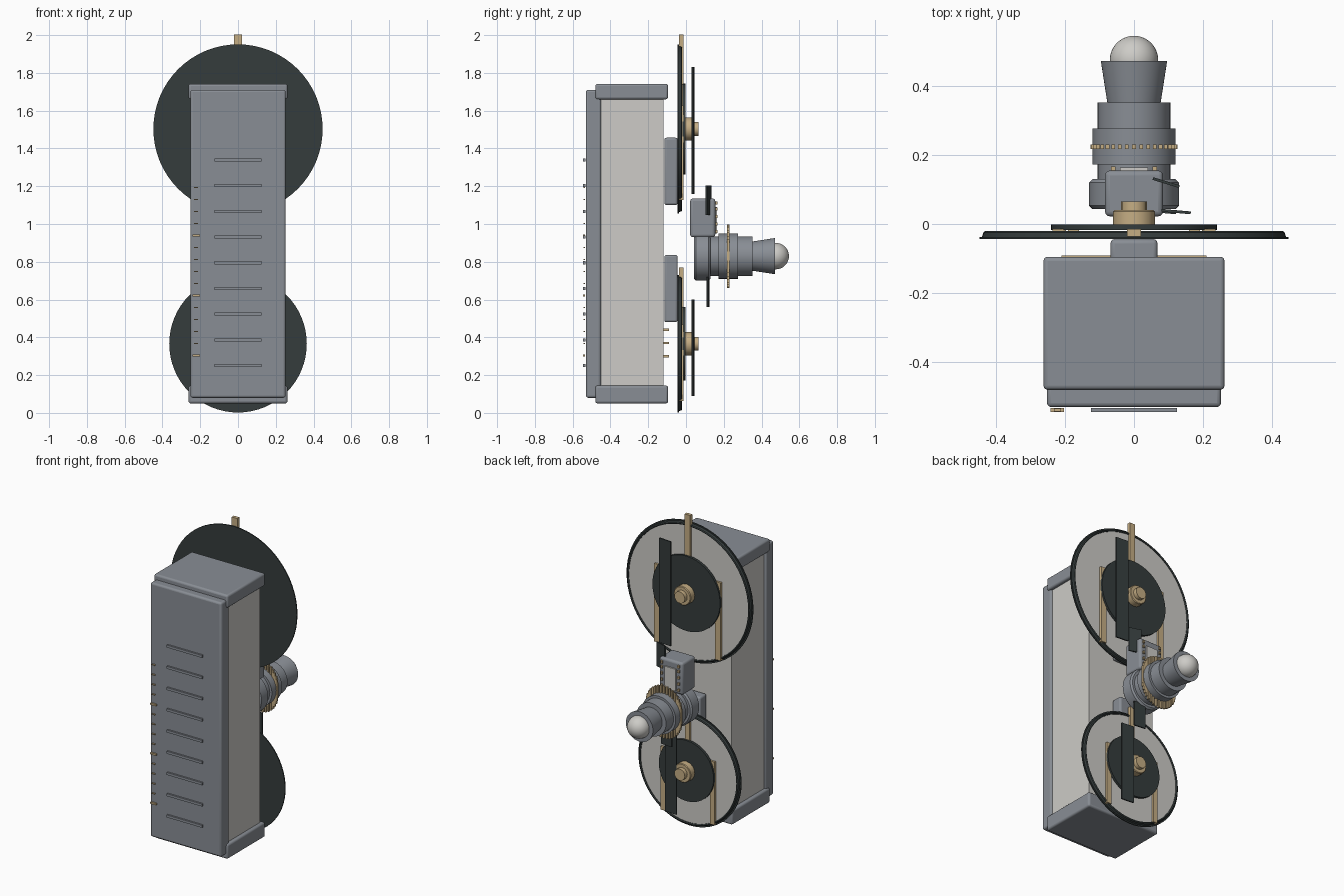
import bpy, bmesh, math
from mathutils import Matrix, Vector

if "Cube" in bpy.data.objects:
    bpy.data.objects.remove(bpy.data.objects["Cube"])


def material(name, rgb):
    m = bpy.data.materials.new(name)
    m.diffuse_color = (*rgb, 1)
    m.use_nodes = True
    m.node_tree.nodes["Principled BSDF"].inputs["Base Color"].default_value = m.diffuse_color
    return m


GREY = material("steel grey", (0.25, 0.27, 0.30))
LIGHT = material("pale grey", (0.61, 0.60, 0.57))
DARK = material("charcoal", (0.035, 0.045, 0.045))
GOLD = material("brass", (0.56, 0.42, 0.23))


def finish(name, bm, mat, smooth=False, bevel=0.0):
    bmesh.ops.recalc_face_normals(bm, faces=bm.faces)
    mesh = bpy.data.meshes.new(name)
    bm.to_mesh(mesh)
    bm.free()
    mesh.materials.append(mat)
    ob = bpy.data.objects.new(name, mesh)
    bpy.context.collection.objects.link(ob)
    if bevel:
        mod = ob.modifiers.new("rounded edges", "BEVEL")
        mod.width, mod.segments = bevel, 3
        mod.limit_method = "ANGLE"
    if smooth or bevel:
        bpy.ops.object.select_all(action="DESELECT")
        ob.select_set(True)
        bpy.context.view_layer.objects.active = ob
        bpy.ops.object.shade_smooth_by_angle(angle=math.radians(35))
    return ob


def boxes(name, items, mat, bevel=0.0, turn=0.0):
    """One object from (centre, size) boxes, turned about z."""
    bm = bmesh.new()
    for c, s in items:
        mx = (Matrix.Translation(c) @ Matrix.Rotation(math.radians(turn), 4, "Z")
              @ Matrix.Diagonal((*s, 1)))
        bmesh.ops.create_cube(bm, size=1, matrix=mx)
    return finish(name, bm, mat, bevel=bevel)


def span(name, x, y, z, mat, bevel=0.0):
    c = [(a + b) / 2 for a, b in (x, y, z)]
    return boxes(name, [(c, (x[1] - x[0], y[1] - y[0], z[1] - z[0]))], mat, bevel)


def lathe(name, profile, z, mat, steps=64, closed=False):
    """Revolve (radius, y) points about a y-parallel axis at height z."""
    bm = bmesh.new()
    vs = [bm.verts.new((r, y, z)) for r, y in profile]
    edges = [bm.edges.new(p) for p in zip(vs, vs[1:])]
    if closed:
        edges.append(bm.edges.new((vs[-1], vs[0])))
    bmesh.ops.spin(bm, geom=vs + edges, cent=(0, 0, z), axis=(0, 1, 0),
                   angle=math.tau, steps=steps)
    bmesh.ops.remove_doubles(bm, verts=bm.verts, dist=1e-5)
    return finish(name, bm, mat, smooth=True)


# Cabinet
span("cabinet_core", (-0.24, 0.24), (-0.46, -0.12), (0.12, 1.68), LIGHT)
span("front_panel", (-0.252, 0.252), (-0.53, -0.45), (0.08, 1.71), GREY, 0.012)
span("bottom_cap", (-0.262, 0.262), (-0.48, -0.095), (0.05, 0.145), GREY, 0.012)
span("top_cap", (-0.262, 0.262), (-0.48, -0.095), (1.66, 1.742), GREY, 0.012)

# Vent louvres and scale marks on the front
boxes("front_vents", [((0, -0.5385, 0.25 + i * 0.1362), (0.25, 0.011, 0.016))
                      for i in range(9)], GREY)
boxes("scale_marks", [((-0.222, -0.539, 0.304 + i * 0.0635),
                       (0.04, 0.011, 0.011) if i % 5 == 0 else (0.02, 0.009, 0.006))
                      for i in range(15)], GOLD)

# Brass strips on the lower back
boxes("back_strips", [((0, -0.106, z), (0.42, 0.03, 0.012))
                      for z in (0.30, 0.37, 0.44)], GOLD)


def reel(label, z, R, k, strip_x, strip_z, strip_len):
    lathe(label + "_reel_back_plate", [(0, -0.044), (R, -0.044), (R, -0.037), (0, -0.037)], z, DARK)
    lathe(label + "_reel_disc", [(0, -0.037), (R - 0.02, -0.037), (R - 0.02, -0.028), (0, -0.028)],
          z, LIGHT)
    r = R - 0.024
    lathe(label + "_reel_rim", [(r, -0.037), (r, -0.024), (r + 0.006, -0.02),
                                (r + 0.012, -0.024), (r + 0.016, -0.037)], z, DARK, closed=True)
    h = 0.24 * k
    lathe(label + "_reel_centre", [(0, -0.018), (h, -0.018), (h, -0.002), (0, -0.002)], z, DARK)
    # three upright bars set around the hub
    bars = []
    for i in range(3):
        a = math.radians(90 + 120 * i)
        bars.append(((0.25 * k * math.cos(a), -0.025, z + 0.25 * k * math.sin(a)),
                     (0.04 * k, 0.022, 0.5 * k)))
    boxes(label + "_reel_bars", bars, GOLD)
    lathe(label + "_hub", [(0, -0.005), (0.061, -0.005), (0.061, 0.036), (0.057, 0.04),
                           (0.037, 0.04), (0.037, 0.065), (0, 0.065)], z, GOLD, 16)
    boxes(label + "_film_strip", [((strip_x, 0.036, strip_z), (0.085, 0.008, strip_len))],
          DARK, turn=-5)


reel("upper", 1.503, 0.448, 1.0, 0.122, 1.495, 0.67)
reel("lower", 0.366, 0.364, 0.81, 0.08, 0.345, 0.51)

# Arms joining the reels to the cabinet
span("upper_arm", (-0.068, 0.068), (-0.115, -0.044), (1.10, 1.457), GREY, 0.012)
span("lower_arm", (-0.068, 0.068), (-0.115, -0.044), (0.48, 0.836), GREY, 0.012)

# Film gate
span("gate_box", (-0.084, 0.084), (0.022, 0.155), (0.93, 1.135), GREY, 0.014)
span("gate_plate", (-0.04, 0.04), (0.153, 0.163), (0.95, 1.09), LIGHT)
boxes("gate_pins", [((x, 0.159, z), (0.012, 0.014, 0.016))
                    for x in (-0.06, 0.06) for z in (0.96, 1.0, 1.04, 1.08, 1.11)], GOLD)
boxes("upper_gate_film", [((0.093, 0.12, 1.125), (0.08, 0.008, 0.155))], DARK, turn=-17)
boxes("lower_gate_film", [((0.055, 0.116, 0.64), (0.08, 0.008, 0.16))], DARK, turn=-5)

# Lens
LZ = 0.83
lathe("lens_mount", [(0, 0.043), (0.12, 0.043), (0.13, 0.053), (0.13, 0.12),
                     (0.12, 0.13), (0, 0.13)], LZ, GREY)
lathe("lens_barrel", [(0, 0.12), (0.105, 0.12), (0.105, 0.172), (0.12, 0.172), (0.12, 0.276),
                      (0.105, 0.276), (0.105, 0.352), (0, 0.352)], LZ, GREY)
lathe("lens_hood", [(0, 0.35), (0.077, 0.35), (0.096, 0.472), (0, 0.472)], LZ, GREY)
lathe("lens_glass", [(0.07 * math.cos(math.radians(t)), 0.475 + 0.07 * math.sin(math.radians(t)))
                     for t in range(-90, 91, 10)], LZ, LIGHT, 40)

# Focus ring: upright grips around the barrel
boxes("focus_ring", [((0.12 * math.cos(a), 0.223, LZ + 0.12 * math.sin(a)), (0.011, 0.013, 0.095))
                     for a in (math.tau * i / 36 for i in range(36))], GOLD)
